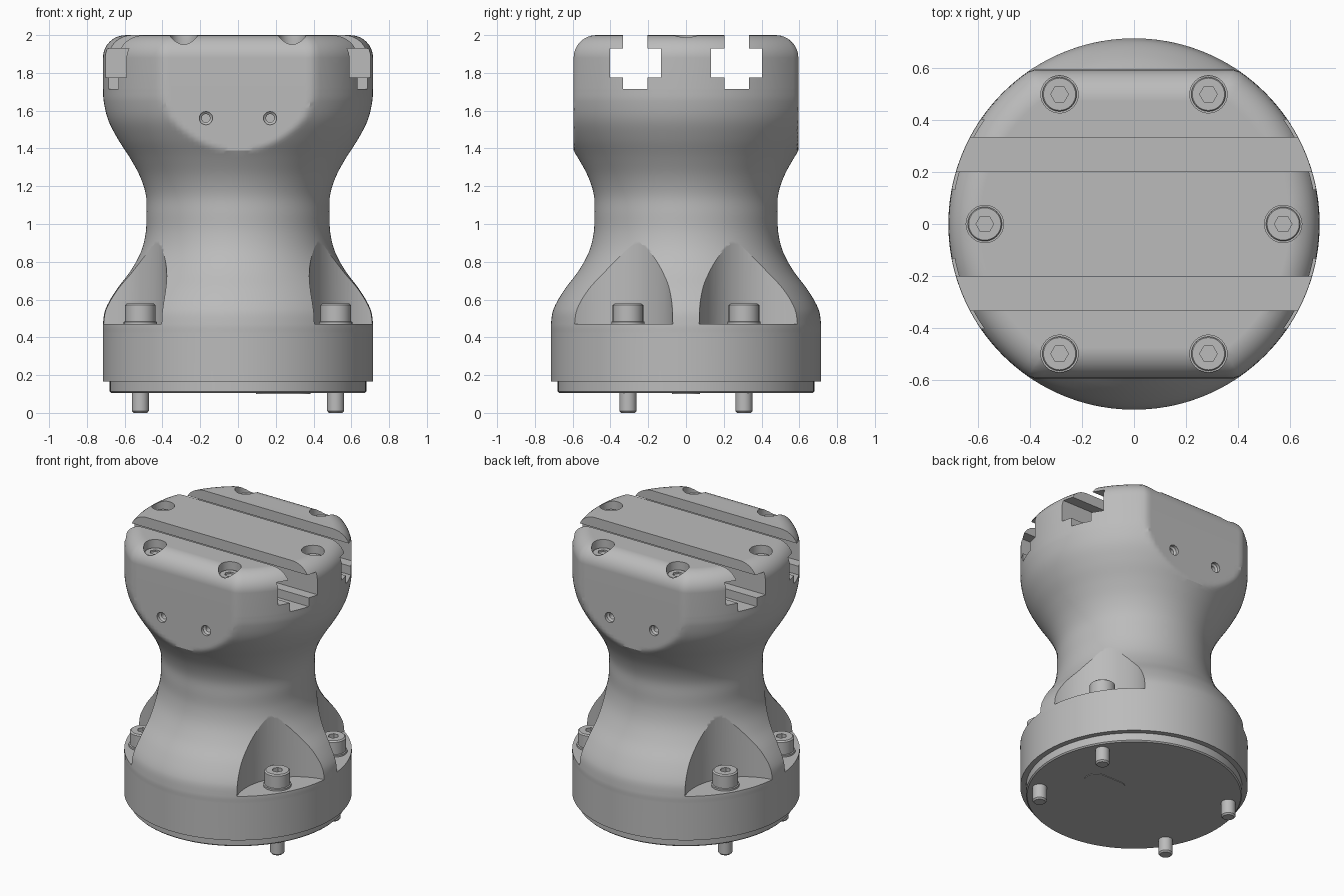
import bpy, bmesh, math
from math import pi, sin, cos

if "Cube" in bpy.data.objects:
    bpy.data.objects.remove(bpy.data.objects["Cube"])

grey = bpy.data.materials.new("machined grey")
grey.use_nodes = True
grey.diffuse_color = (0.5, 0.5, 0.5, 1)
grey.node_tree.nodes["Principled BSDF"].inputs["Base Color"].default_value = (0.5, 0.5, 0.5, 1)


def loft(bm, rings):
    """Bridge closed rings of points and cap both ends."""
    loops = [[bm.verts.new(p) for p in ring] for ring in rings]
    n = len(loops[0])
    for a, b in zip(loops, loops[1:]):
        for i in range(n):
            j = (i + 1) % n
            bm.faces.new((a[i], a[j], b[j], b[i]))
    bm.faces.new(loops[0][::-1])
    bm.faces.new(loops[-1])


def circle(x, y, z, r, n):
    return [(x + r * cos(2 * pi * i / n), y + r * sin(2 * pi * i / n), z) for i in range(n)]


def turned(bm, x, y, profile, n=32):
    """Upright turned part; profile is (radius, z) from bottom to top."""
    loft(bm, [circle(x, y, z, r, n) for r, z in profile])


def finish(name, bm, cutter=None):
    bmesh.ops.recalc_face_normals(bm, faces=bm.faces)
    mesh = bpy.data.meshes.new(name)
    bm.to_mesh(mesh)
    bm.free()
    obj = bpy.data.objects.new(name, mesh)
    bpy.context.collection.objects.link(obj)
    mesh.materials.append(grey)
    if cutter:
        mod = obj.modifiers.new("cut", 'BOOLEAN')
        mod.operation = 'DIFFERENCE'
        mod.solver = 'EXACT'
        mod.object = cutter
        baked = bpy.data.meshes.new_from_object(
            obj.evaluated_get(bpy.context.evaluated_depsgraph_get()))
        obj.modifiers.clear()
        obj.data = baked
        bpy.data.objects.remove(cutter)
    return obj


def smooth(obj, angle=28):
    bpy.ops.object.select_all(action='DESELECT')
    obj.select_set(True)
    bpy.context.view_layer.objects.active = obj
    bpy.ops.object.shade_smooth_by_angle(angle=math.radians(angle))
    obj.modifiers.new("weighted normals", 'WEIGHTED_NORMAL').keep_sharp = True


def spline(pts, steps=5):
    """Smooth curve through the (z, radius) points."""
    out = []
    for i in range(len(pts) - 1):
        p0, p1, p2, p3 = (pts[max(0, min(len(pts) - 1, i + k))] for k in (-1, 0, 1, 2))
        s1 = (p2[1] - p0[1]) / (p2[0] - p0[0])
        s2 = (p3[1] - p1[1]) / (p3[0] - p1[0])
        h = p2[0] - p1[0]
        for k in range(steps):
            t = k / steps
            r = ((2*t**3 - 3*t**2 + 1) * p1[1] + (t**3 - 2*t*t + t) * h * s1
                 + (3*t*t - 2*t**3) * p2[1] + (t**3 - t*t) * h * s2)
            out.append((p1[0] + h * t, r))
    return out + [pts[-1]]


# Key positions
BASE_BOLTS = [(sx * 0.517, sy * 0.307) for sx in (-1, 1) for sy in (-1, 1)]
TOP_BOLTS = [(sx * 0.287, sy * 0.5) for sx in (-1, 1) for sy in (-1, 1)] + [(-0.575, 0), (0.575, 0)]
R, FLAT, FILLET = 0.715, 0.595, 0.12

# Waisted body: round below, with flat front and back on the head
curve = spline([(0.42, R), (0.47, R), (0.55, 0.701), (0.65, 0.645), (0.75, 0.57),
                (0.85, 0.515), (0.95, 0.489), (1.05, 0.485), (1.15, 0.487), (1.25, 0.518),
                (1.35, 0.572), (1.45, 0.636), (1.55, 0.687), (1.65, 0.711), (1.72, R)])
sections = [(0.165, R, 9)] + [(z, r, FLAT if z > 1 else 9) for z, r in curve]
for k in range(9):
    a = k * pi / 16
    o = FILLET * (1 - cos(a))
    sections.append((2 - FILLET + FILLET * sin(a), R - o, FLAT - o))
body = bmesh.new()
loft(body, [[(x, max(-d, min(d, y)), z) for x, y, z in circle(0, 0, z, r, 144)]
            for z, r, d in sections])

# Cutters: scalloped bolt pockets, T-slots, head recesses, side holes
cut = bmesh.new()
for x, y in BASE_BOLTS:
    turned(cut, math.copysign(0.759, x), math.copysign(0.449, y), [(0.382, 0.47), (0.382, 1.2)], 96)
half = [(0.065, 2.1), (0.065, 1.93), (0.135, 1.93), (0.135, 1.775), (0.065, 1.775), (0.065, 1.715)]
tee = half + [(-y, z) for y, z in reversed(half)]
for s in (-1, 1):
    loft(cut, [[(x, s * 0.268 + y, z) for y, z in tee] for x in (-1, 1)])
for x, y in TOP_BOLTS:
    turned(cut, x, y, [(0.072, 1.935), (0.072, 2.1)])
for s in (-1, 1):
    for x in (-0.17, 0.17):
        loft(cut, [[(x + px, s * d, 1.56 + pz) for px, pz, _ in circle(0, 0, 0, r, 24)]
                   for r, d in ((0.035, 0.7), (0.035, 0.575), (0.022, 0.565), (0.022, 0.5))])
smooth(finish("body", body, finish("body_cutter", cut)))

# Stepped mounting plate under the body
bm = bmesh.new()
turned(bm, 0, 0, [(0.672, 0.105), (0.68, 0.113), (0.68, 0.17)], 96)
smooth(finish("mounting_plate", bm))

# Oblong cover on the underside
bm = bmesh.new()
loft(bm, [[(0.24 + math.copysign(0.07, x) + x, y, z)
           for x, y, _ in circle(0, 0, 0, 0.075, 30)] for z in (0.101, 0.11)])
smooth(finish("underside_cover", bm))


def socket_bolt(name, x, y, profile, depth):
    """Cap screw with a hexagonal socket."""
    bm, hexa = bmesh.new(), bmesh.new()
    turned(bm, x, y, profile)
    top = profile[-1][1]
    turned(hexa, x, y, [(0.034, top - depth), (0.034, top + 0.1)], 6)
    smooth(finish(name, bm, finish(name + "_cutter", hexa)))


# Base bolts pass through the flange and stick out below
for i, (x, y) in enumerate(BASE_BOLTS):
    socket_bolt(f"base_bolt_{i + 1}", x, y,
                [(0.036, 0), (0.045, 0.01), (0.045, 0.465), (0.088, 0.465), (0.088, 0.482),
                 (0.081, 0.485), (0.081, 0.57), (0.072, 0.578)], 0.05)

# Recessed screws in the head
for i, (x, y) in enumerate(TOP_BOLTS):
    socket_bolt(f"top_screw_{i + 1}", x, y, [(0.066, 1.925), (0.066, 1.943), (0.062, 1.947)], 0.012)
